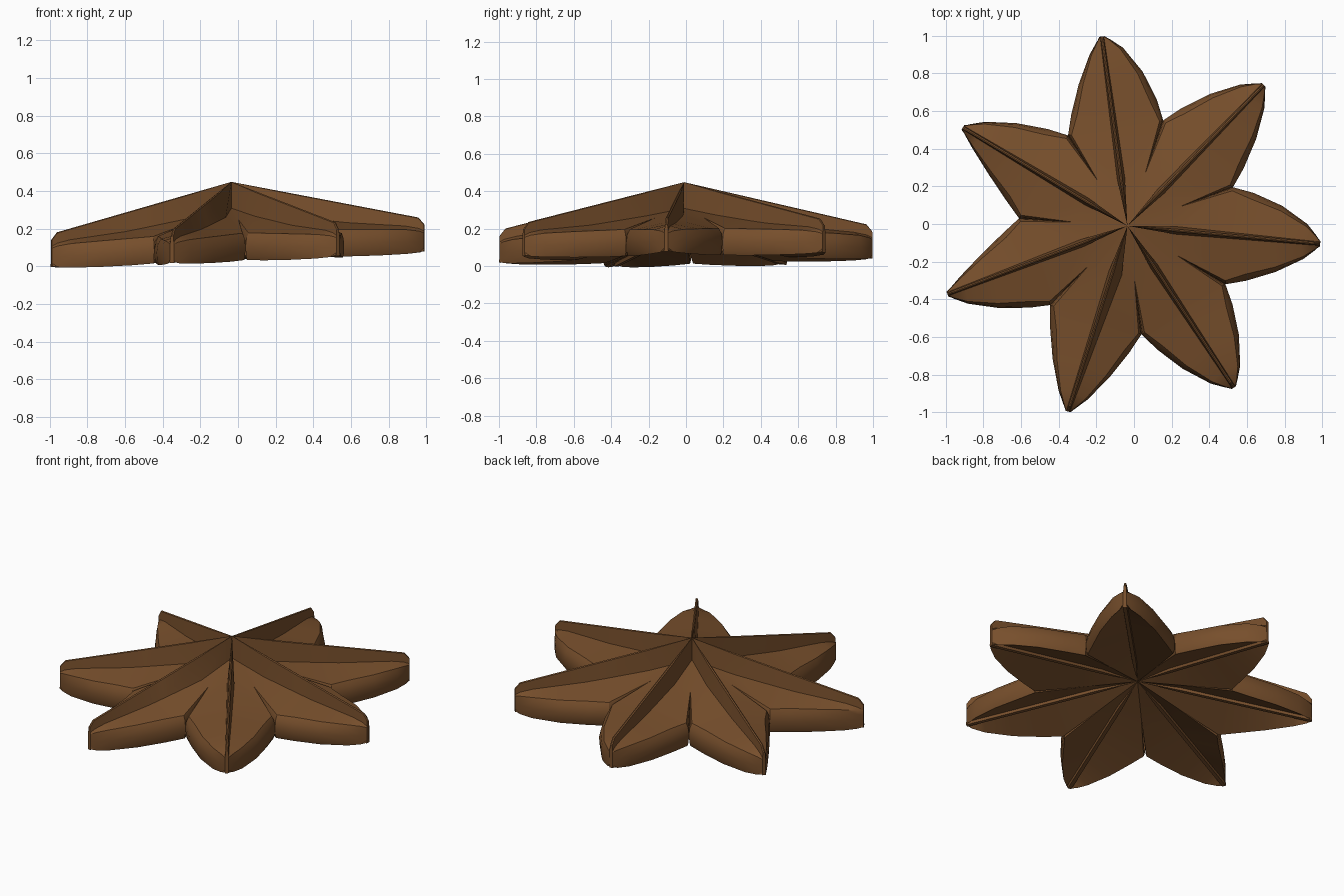
import bpy, bmesh, math
from mathutils import Vector

if "Cube" in bpy.data.objects:
    bpy.data.objects.remove(bpy.data.objects["Cube"])

brown = bpy.data.materials.new("dry_brown")
brown.use_nodes = True
color = (0.185, 0.078, 0.025, 1)
brown.diffuse_color = color
brown.node_tree.nodes["Principled BSDF"].inputs["Base Color"].default_value = color

CENTRE = Vector((-0.035, -0.01))
TIPS = [(-0.17, 0.995), (0.688, 0.738), (0.988, -0.105), (0.53, -0.868),
        (-0.35, -0.995), (-0.99, -0.372), (-0.908, 0.512)]
# Notch k lies between petal k and petal k + 1
NOTCHES = [(0.155, 0.55), (0.525, 0.195), (0.485, -0.32), (0.04, -0.585),
           (-0.445, -0.43), (-0.61, 0.03), (-0.35, 0.47)]
# Outward swell of each petal's two edges, next to notch k and notch k - 1
SWELLS = [(0.06, 0.03), (0.04, 0.045), (0.04, 0.055), (0.045, 0.045),
          (0.03, 0.03), (0.01, 0.04), (0.04, 0.01)]

# Stations from centre to tip: along midline, along edge, share of swell,
# body height beside the crest, shoulder height, rim bottom
STATIONS = [
    (0.00, -1.0, 0.00, 0.31, 0.31, 0.18),
    (0.25, -0.5, 0.00, 0.265, 0.25, 0.11),
    (0.50, 0.00, 0.00, 0.225, 0.18, 0.037),
    (0.60, 0.20, 0.60, 0.21, 0.175, 0.032),
    (0.75, 0.50, 1.00, 0.195, 0.168, 0.03),
    (0.90, 0.80, 0.80, 0.18, 0.16, 0.032),
    (0.97, 0.94, 0.30, 0.165, 0.15, 0.037),
    (1.00, 1.00, 0.00, 0.15, 0.14, 0.045),
]
WALL = 5  # rim strip left out where neighbouring petals are joined


def section(tip, notch, swell, base_width, station):
    """Points of one half cross-section, from crest top round to the keel."""
    t, s, share, body, shoulder, low = station
    axis = (tip - CENTRE).normalized()
    side = Vector((-axis.y, axis.x))
    if side.dot(notch - CENTRE) < 0:
        side = -side
    grow = min(1, t * 4)
    mid = CENTRE.lerp(tip, t)
    root = mid + side * (base_width + (0.01 - base_width) * t) * grow
    crest = 0.45 + (0.215 - 0.45) * t - (0.03 if t == 1 else 0)
    keel = 0.18 + (0.04 - 0.18) * t
    points = [(mid, crest),
              (mid + side * 0.007 * grow, crest - 0.004 * grow),
              (root, body)]
    if s < 0:
        # Joined part: shoulder and underside run straight to the seam
        edge = CENTRE.lerp(notch, 1 + s)
        points += [(edge, shoulder)] * 3 + [(edge, low)] * 2
    else:
        # Free part: rounded rim, tighter at the notch
        run = (tip - notch).normalized()
        out = Vector((-run.y, run.x))
        if out.dot(side) < 0:
            out = -out
        edge = notch.lerp(tip, s) + out * swell * share + side * 0.01 * s
        rise = shoulder - low
        inset = 0.08 if s == 0 else 0.16
        points += [(edge.lerp(root, inset), shoulder),
                   (edge.lerp(root, inset * 0.3), low + rise * 0.8),
                   (edge, low + rise * 0.5),
                   (edge.lerp(root, inset * 0.15), low + rise * 0.15),
                   (edge.lerp(root, inset * 0.5), low)]
    points += [(mid + side * 0.014 * grow, keel + 0.016 * grow),
               (mid + side * 0.011 * grow, keel),
               (mid, keel)]
    # The whole star leans a little
    return [Vector((p.x, p.y, z + 0.04 * p.x + 0.008 * p.y)) for p, z in points]


def add_half_petal(bm, tip, notch, swell, base_width):
    rows = [[bm.verts.new(p) for p in section(tip, notch, swell, base_width, st)]
            for st in STATIONS]
    for i, (a, b) in enumerate(zip(rows, rows[1:])):
        for j in range(len(a) - 1):
            if j == WALL and STATIONS[i][1] < 0:
                continue
            bm.faces.new((a[j], a[j + 1], b[j + 1], b[j]))
    bm.faces.new(rows[-1])


bm = bmesh.new()
for k, tip in enumerate(TIPS):
    for turn in (0, 1):
        # One crest has a wide flank on its second side
        base_width = 0.065 if (k, turn) == (4, 1) else 0.024
        add_half_petal(bm, Vector(tip), Vector(NOTCHES[k - turn]),
                       SWELLS[k][turn], base_width)
bmesh.ops.remove_doubles(bm, verts=bm.verts, dist=0.0005)
bmesh.ops.recalc_face_normals(bm, faces=bm.faces)
mesh = bpy.data.meshes.new("star_pod")
bm.to_mesh(mesh)
bm.free()
mesh.materials.append(brown)
star = bpy.data.objects.new("star_pod", mesh)
bpy.context.collection.objects.link(star)

bpy.ops.object.select_all(action="DESELECT")
star.select_set(True)
bpy.context.view_layer.objects.active = star
bpy.ops.object.shade_smooth_by_angle(angle=math.radians(30))
